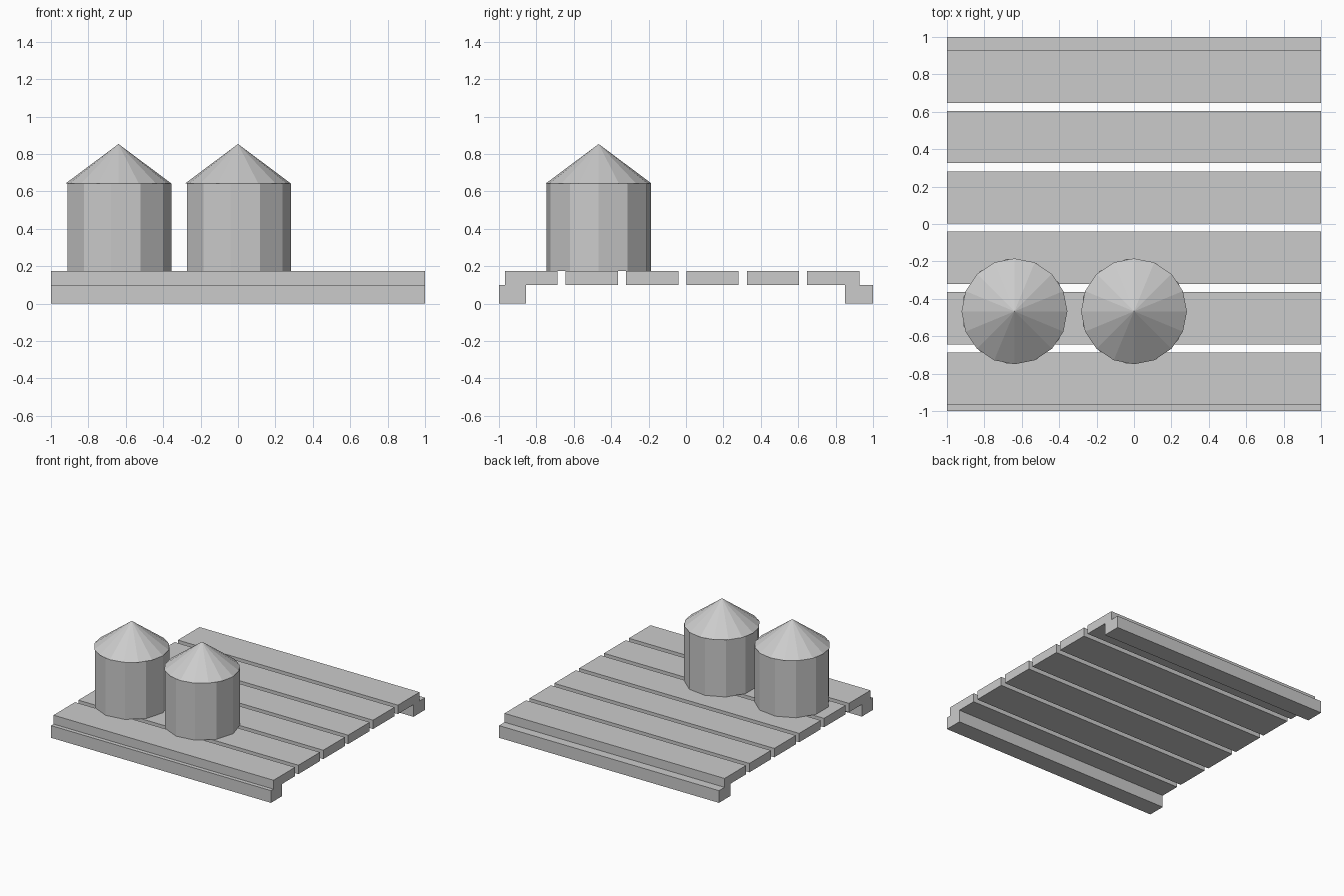
import bpy
from math import pi

if "Cube" in bpy.data.objects:
    bpy.data.objects.remove(bpy.data.objects["Cube"])


def box(name, y0, y1, z0, z1):
    # full-width board spanning x = -1..1
    bpy.ops.mesh.primitive_cube_add(size=1, location=(0, (y0 + y1) / 2, (z0 + z1) / 2))
    ob = bpy.context.object
    ob.name = name
    ob.scale = (2, y1 - y0, z1 - z0)
    bpy.ops.object.transform_apply(location=False, rotation=False, scale=True)
    return ob


RAIL_TOP, DECK_TOP = 0.10, 0.173
EAVE, PEAK, RADIUS = 0.642, 0.853, 0.283

# Two support rails under the deck
box("front_rail", -1.0, -0.855, 0, RAIL_TOP)
box("back_rail", 0.85, 1.0, 0, RAIL_TOP)

# Six evenly spaced deck planks
for i in range(6):
    y = -0.967 + i * 0.323
    box(f"plank_{i + 1}", y, y + 0.28, RAIL_TOP, DECK_TOP)

# Two round tanks: eleven-sided body with a conical roof
for name, x in (("left", -0.639), ("right", 0.0)):
    bpy.ops.mesh.primitive_cylinder_add(
        vertices=11, radius=RADIUS, depth=EAVE - DECK_TOP,
        location=(x, -0.467, (EAVE + DECK_TOP) / 2), rotation=(0, 0, -pi / 2))
    bpy.context.object.name = name + "_tank_body"
    bpy.ops.mesh.primitive_cone_add(
        vertices=16, radius1=RADIUS, radius2=0, depth=PEAK - EAVE,
        location=(x, -0.467, (PEAK + EAVE) / 2))
    bpy.context.object.name = name + "_tank_roof"
